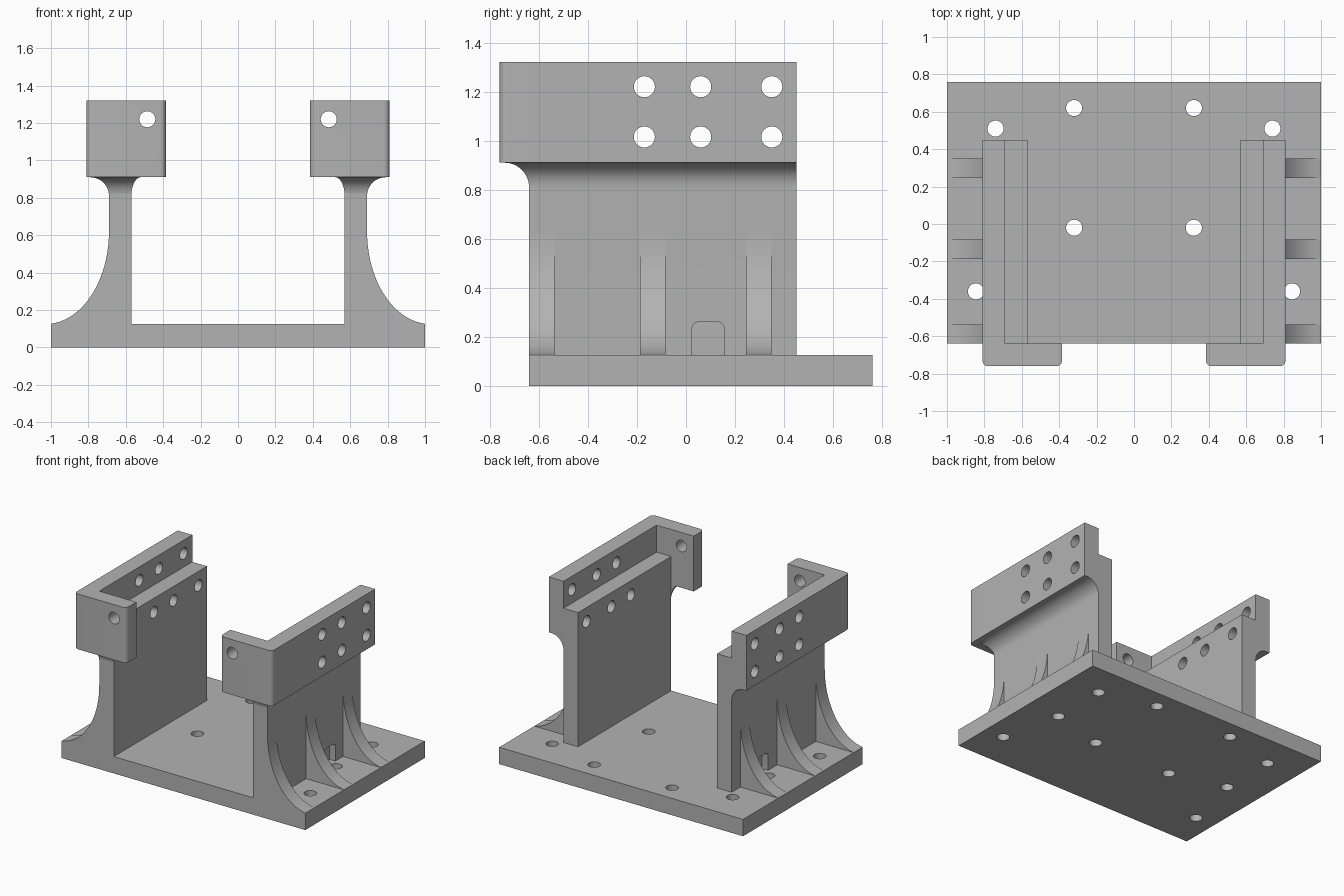
import bpy, bmesh
from math import sin, cos, pi, radians
from mathutils import Matrix

cube = bpy.data.objects.get("Cube")
if cube:
    bpy.data.objects.remove(cube, do_unlink=True)

grey = bpy.data.materials.new("plain grey")
grey.use_nodes = True
COLOUR = (0.45, 0.45, 0.45, 1)
grey.diffuse_color = COLOUR
for node in grey.node_tree.nodes:
    if node.type == 'BSDF_PRINCIPLED':
        node.inputs["Base Color"].default_value = COLOUR

BASE_TOP, FRONT, BACK = 0.125, -0.64, 0.45
INNER, OUTER, EDGE = 0.57, 0.69, 0.81
LEDGE, TOP, UNDER = 1.12, 1.32, 0.91
HOLE, FILLET = 0.043, 0.10


def arc(cx, cy, rx, ry, start, end, n=12):
    angles = [radians(start + (end - start) * i / n) for i in range(n + 1)]
    return [(cx + rx * cos(a), cy + ry * sin(a)) for a in angles]


def make(name, bm):
    bmesh.ops.remove_doubles(bm, verts=bm.verts, dist=1e-5)
    bmesh.ops.recalc_face_normals(bm, faces=bm.faces)
    mesh = bpy.data.meshes.new(name)
    bm.to_mesh(mesh)
    bm.free()
    mesh.materials.append(grey)
    obj = bpy.data.objects.new(name, mesh)
    bpy.context.collection.objects.link(obj)
    return obj


def loft(name, loops):
    """Skin a closed solid through matching loops of points."""
    bm = bmesh.new()
    rings = [[bm.verts.new(p) for p in loop] for loop in loops]
    n = len(rings[0])
    for a, b in zip(rings, rings[1:]):
        for i in range(n):
            j = (i + 1) % n
            bm.faces.new((a[i], a[j], b[j], b[i]))
    bm.faces.new(rings[0])
    bm.faces.new(rings[-1])
    return make(name, bm)


def prism_y(name, profile, y0, y1):
    return loft(name, [[(x, y, z) for x, z in profile] for y in (y0, y1)])


def prism_z(name, profile, z0, z1):
    return loft(name, [[(x, y, z) for x, y in profile] for z in (z0, z1)])


def drill_tool(points, axis):
    """One cutter made of a rod through each point."""
    turn = {'X': Matrix.Rotation(pi / 2, 4, 'Y'),
            'Y': Matrix.Rotation(pi / 2, 4, 'X'), 'Z': Matrix()}[axis]
    bm = bmesh.new()
    for p in points:
        bmesh.ops.create_cone(bm, cap_ends=True, segments=32, radius1=HOLE,
                              radius2=HOLE, depth=0.6,
                              matrix=Matrix.Translation(p) @ turn)
    return make("drill", bm)


def activate(obj):
    bpy.ops.object.select_all(action='DESELECT')
    obj.select_set(True)
    bpy.context.view_layer.objects.active = obj


def cut(obj, tool):
    tool.hide_render = True
    mod = obj.modifiers.new("cut", 'BOOLEAN')
    mod.operation, mod.solver, mod.object = 'DIFFERENCE', 'EXACT', tool
    activate(obj)
    bpy.ops.object.modifier_apply(modifier=mod.name)
    bpy.data.objects.remove(tool, do_unlink=True)


def finish(obj, mirror=True):
    activate(obj)
    if mirror:
        mod = obj.modifiers.new("mirror", 'MIRROR')
        mod.use_mirror_merge = False
        bpy.ops.object.modifier_apply(modifier=mod.name)
    bpy.ops.object.shade_smooth_by_angle(angle=radians(30))


# Base plate with mounting holes
base = prism_z("base_plate", [(-1, FRONT), (1, FRONT), (1, 0.76), (-1, 0.76)], 0, BASE_TOP)
spots = [(0.74, 0.51), (0.32, 0.62), (0.32, -0.02), (0.845, -0.36), (0.74, 0.09)]
cut(base, drill_tool([(s * x, y, 0.06) for x, y in spots for s in (1, -1)], 'Z'))
finish(base, mirror=False)

# Side wall with stepped top rail and filleted overhang
wall = prism_y("side_wall",
               [(INNER, BASE_TOP), (INNER, LEDGE), (OUTER, LEDGE), (OUTER, TOP),
                (EDGE, TOP), (EDGE, UNDER)]
               + arc(OUTER + FILLET, UNDER - FILLET, FILLET, FILLET, 90, 180)
               + [(OUTER, BASE_TOP)], FRONT, BACK)
cut(wall, drill_tool([(0.69, y, z) for y in (-0.17, 0.06, 0.35) for z in (1.22, 1.015)], 'X'))

# Screw clearance pocket in the outer wall face
py, half, rad, ptop = 0.09, 0.065, 0.025, 0.26
pocket = ([(py - half, 0.1), (py + half, 0.1)]
          + arc(py + half - rad, ptop - rad, rad, rad, 0, 90, 6)
          + arc(py - half + rad, ptop - rad, rad, rad, 90, 180, 6))
cut(wall, loft("pocket", [[(x, y, z) for y, z in pocket] for x in (0.64, 0.75)]))
finish(wall)

# Front flange with rounded vertical edges and one hole
r = 0.03
flange = prism_z("front_flange",
                 [(EDGE, FRONT), (0.385, FRONT)]
                 + arc(0.385 + r, -0.76 + r, r, r, 180, 270, 6)
                 + arc(EDGE - r, -0.76 + r, r, r, 270, 360, 6), UNDER, TOP)
cut(flange, drill_tool([(0.485, -0.7, 1.22)], 'Y'))
finish(flange)

# Flared fillet below the flange
loops = []
for d, z in arc(FILLET, UNDER - FILLET, FILLET, FILLET, 180, 90):
    xa, xb, y = INNER - d / 2, OUTER + d, FRONT - d
    loops.append([(xa, FRONT, z), (xa, y, z), (xb, y, z), (xb, FRONT, z)])
finish(loft("flange_fillet", loops[1:]))

# Curved gusset ribs
curve = [p for p in arc(1.03, 0.62, 0.34, 0.495, 180, 264, 20)]
for label, y0 in (("front", FRONT), ("middle", -0.187), ("rear", 0.245)):
    finish(prism_y(label + "_rib", curve + [(1, BASE_TOP), (OUTER, BASE_TOP)], y0, y0 + 0.104))
